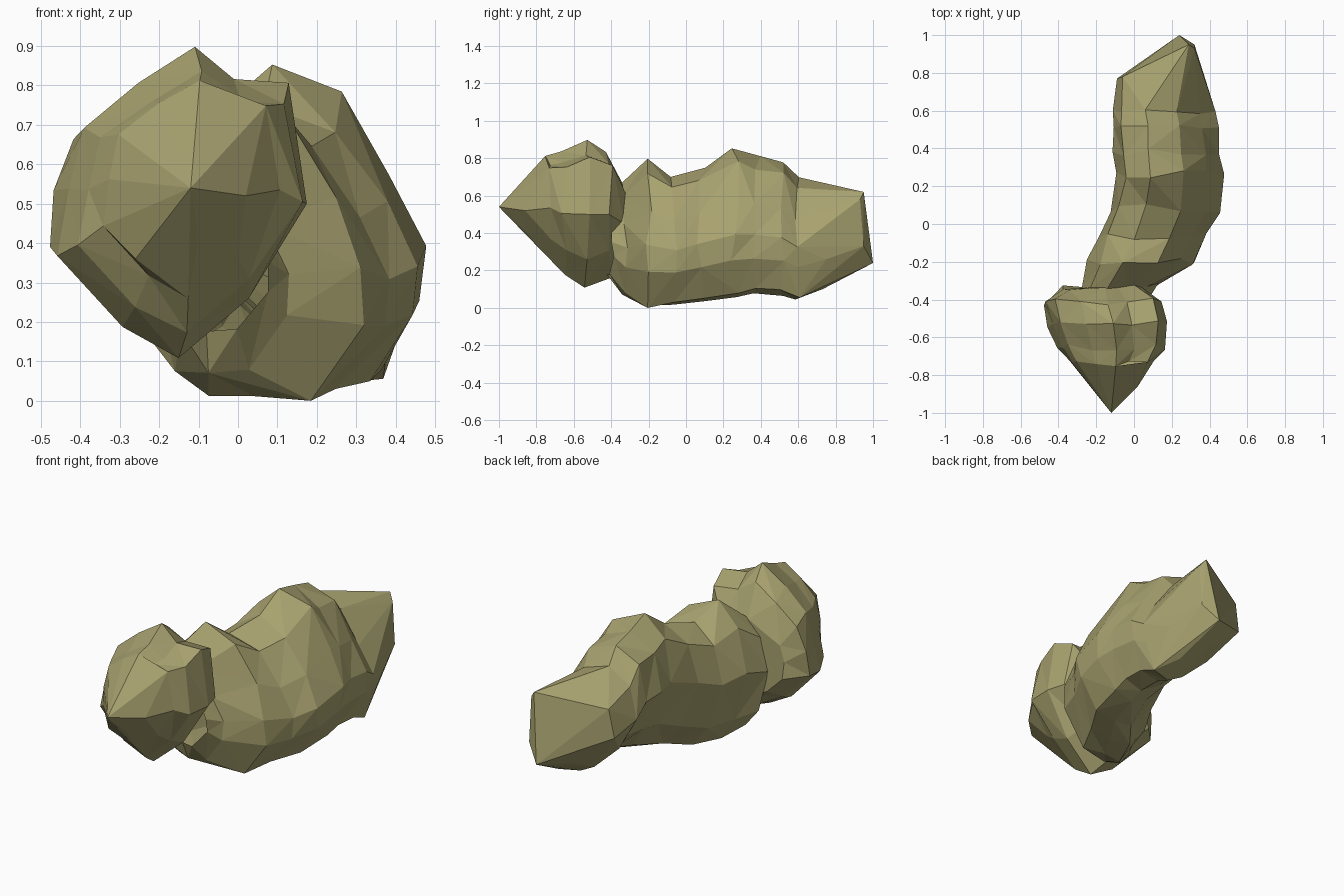
import bpy
import bmesh
import random
from mathutils import Vector

random.seed(11)

default_cube = bpy.data.objects.get("Cube")
if default_cube:
    bpy.data.objects.remove(default_cube, do_unlink=True)

# One olive stone colour
stone = bpy.data.materials.new("olive_stone")
stone.use_nodes = True
stone_colour = (0.39, 0.36, 0.16, 1.0)
stone.diffuse_color = stone_colour
stone.node_tree.nodes["Principled BSDF"].inputs["Base Color"].default_value = stone_colour


def finish(name, bm):
    """Turn a bmesh into a flat shaded stone object."""
    bmesh.ops.recalc_face_normals(bm, faces=bm.faces[:])
    mesh = bpy.data.meshes.new(name)
    bm.to_mesh(mesh)
    bm.free()
    mesh.materials.append(stone)
    obj = bpy.data.objects.new(name, mesh)
    bpy.context.collection.objects.link(obj)


def ring_points(front, rear, station, rough):
    """Blend the two unit sections and fit them into one station, chipped a little."""
    y, left, right, low, high, blend = station
    middle = Vector(((left + right) / 2, y, (low + high) / 2))
    points = []
    for a, b in zip(front, rear):
        u, v = Vector(a).lerp(Vector(b), blend)
        chip = random.uniform(1 - rough, 1 + rough)
        point = middle + Vector((u * (right - left) / 2 * chip,
                                 random.uniform(-rough, rough) * 0.7,
                                 v * (high - low) / 2 * chip))
        point.z = max(point.z, 0)
        points.append(point)
    return points


def loft(name, front, rear, stations, rough, cap_rear):
    """Join the stations with randomly split facets; return both end rings."""
    bm = bmesh.new()
    rings = [[bm.verts.new(p) for p in ring_points(front, rear, s, rough)]
             for s in stations]
    count = len(front)
    for near, far in zip(rings, rings[1:]):
        for i in range(count):
            j = (i + 1) % count
            a, b, c, d = near[i], near[j], far[j], far[i]
            if random.random() < 0.5:
                a, b, c, d = b, c, d, a
            bm.faces.new((a, b, c))
            bm.faces.new((a, c, d))
    first = [v.co.copy() for v in rings[0]]
    last = [v.co.copy() for v in rings[-1]]
    if cap_rear:
        bm.faces.new(rings[-1])
    finish(name, bm)
    return first, last


def end_wedge(name, ring, corners):
    """Wrap large flat facets from an open ring out to a few corners."""
    bm = bmesh.new()
    base = {bm.verts.new(p) for p in ring}
    for p in corners:
        bm.verts.new(p)
    bmesh.ops.convex_hull(bm, input=bm.verts[:])
    hidden = [f for f in bm.faces if base.issuperset(f.verts)]
    bmesh.ops.delete(bm, geom=hidden, context="FACES")
    loose = [v for v in bm.verts if not v.link_faces]
    bmesh.ops.delete(bm, geom=loose, context="VERTS")
    finish(name, bm)


# Long body: a full section in front, undercut on the right towards the rear
body_front = [(-0.35, 1), (0.3, 0.8), (0.72, 0.3), (1, -0.15), (0.97, -0.5),
              (0.5, -0.97), (0, -1), (-0.4, -0.95), (-0.75, -0.65), (-1, 0.1),
              (-0.8, 0.7)]
body_rear = [(-0.35, 1), (0.25, 0.8), (0.7, 0.3), (1, -0.15), (0.97, -0.5),
             (0.75, -0.95), (0.35, -1), (0.02, -0.85), (-0.58, -0.4), (-1, 0.2),
             (-0.83, 0.75)]
# Stations are (y, left, right, low, high, blend)
body_stations = [
    (-0.4, -0.24, 0.08, 0.17, 0.6, 0),
    (-0.33, -0.28, 0.13, 0.07, 0.66, 0),
    (-0.2, -0.24, 0.32, 0, 0.79, 0),
    (-0.06, -0.19, 0.39, 0.01, 0.71, 0.1),
    (0.08, -0.13, 0.46, 0.03, 0.76, 0.35),
    (0.26, -0.1, 0.47, 0.05, 0.86, 0.6),
    (0.38, -0.11, 0.46, 0.08, 0.81, 0.8),
    (0.5, -0.11, 0.45, 0.07, 0.79, 1),
    (0.59, -0.12, 0.43, 0.05, 0.7, 1),
]
_, body_end = loft("main_body", body_front, body_rear, body_stations, 0.035, False)

# Broad wedge closing the rear, with an upright edge on the left
tail_corners = [(0.29, 0.95, 0.62), (0.32, 0.93, 0.58), (0.32, 0.95, 0.33),
                (0.24, 1, 0.24), (0.38, 0.75, 0.26), (0.29, 0.73, 0.1),
                (0.16, 0.79, 0.19), (-0.09, 0.77, 0.39), (-0.06, 0.78, 0.55)]
end_wedge("tail_wedge", body_end, tail_corners)

# Rounded front lump, leaning the other way
lump_section = [(-1, -0.33), (-0.95, 0.1), (-0.82, 0.5), (-0.37, 0.78), (0.08, 1),
                (0.4, 0.82), (0.82, 0.77), (1, 0), (0.5, -0.6), (-0.05, -1),
                (-0.5, -0.8)]
lump_stations = [
    (-0.74, -0.34, 0.11, 0.26, 0.81, 0),
    (-0.65, -0.4, 0.17, 0.18, 0.83, 0),
    (-0.53, -0.45, 0.18, 0.11, 0.89, 0),
    (-0.41, -0.475, 0.15, 0.17, 0.83, 0),
    (-0.33, -0.38, 0.04, 0.24, 0.66, 0),
]
lump_start, _ = loft("front_lump", lump_section, lump_section, lump_stations, 0.03, True)

# Pointed nose on the lump
nose_corners = [(-0.12, -1, 0.54), (0.02, -0.86, 0.52), (-0.21, -0.86, 0.56),
                (-0.1, -0.86, 0.69), (-0.1, -0.86, 0.41), (-0.26, -0.79, 0.36)]
end_wedge("nose_point", lump_start, nose_corners)
